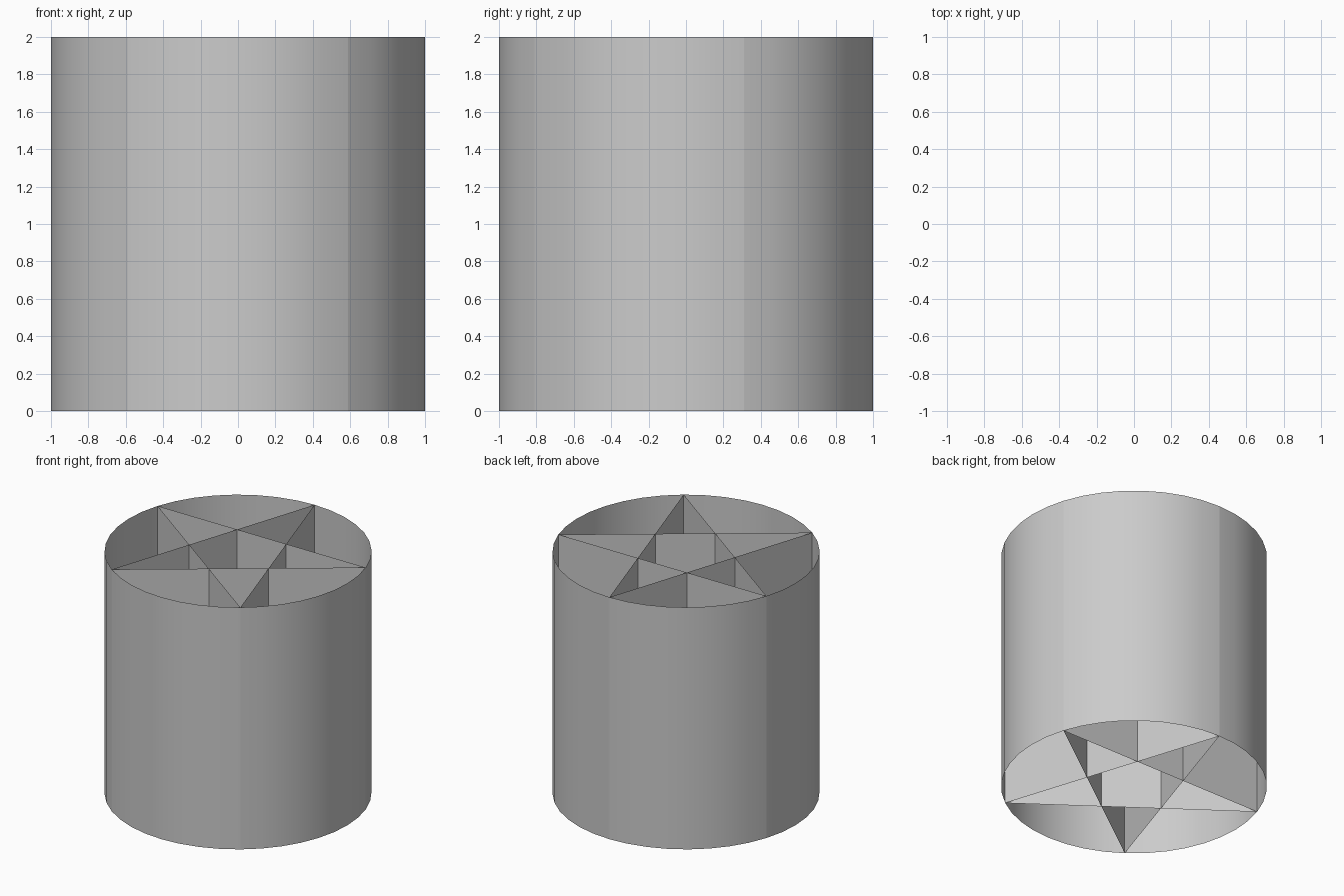
import bpy, bmesh, math

if "Cube" in bpy.data.objects:
    bpy.data.objects.remove(bpy.data.objects["Cube"])

HEIGHT = 2.0
SIDES = 40


def ring(radius, count, start):
    return [(radius * math.cos(start + 2 * math.pi * i / count),
             radius * math.sin(start + 2 * math.pi * i / count)) for i in range(count)]


def extruded_walls(name, points, edges):
    """Raise thin vertical sheets from plan-view line segments."""
    bm = bmesh.new()
    low = [bm.verts.new((x, y, 0)) for x, y in points]
    high = [bm.verts.new((x, y, HEIGHT)) for x, y in points]
    for a, b in edges:
        bm.faces.new((low[a], low[b], high[b], high[a]))
    mesh = bpy.data.meshes.new(name)
    bm.to_mesh(mesh)
    bm.free()
    obj = bpy.data.objects.new(name, mesh)
    bpy.context.collection.objects.link(obj)
    return obj


# Open round tube, smooth shaded, with a crease at each star tip
shell = extruded_walls("outer_shell", ring(1, SIDES, math.pi / 2),
                       [(i, (i + 1) % SIDES) for i in range(SIDES)])
bpy.context.view_layer.objects.active = shell
shell.select_set(True)
bpy.ops.object.shade_smooth_by_angle(angle=math.radians(30))
step = SIDES // 5
for e in shell.data.edges:
    a, b = e.vertices
    if abs(a - b) == SIDES and min(a, b) % step == 0:
        e.use_edge_sharp = True

# Five crossing chords form the star, split where they cross
tips = ring(1, 5, math.pi / 2)
inner_radius = math.cos(math.radians(72)) / math.cos(math.radians(36))
crossings = ring(inner_radius, 5, math.pi / 2 + math.pi / 5)
segments = []
for i in range(5):
    j = (i + 1) % 5
    segments += [(i, 5 + i), (5 + i, j), (5 + i, 5 + j)]
extruded_walls("star_walls", tips + crossings, segments)
